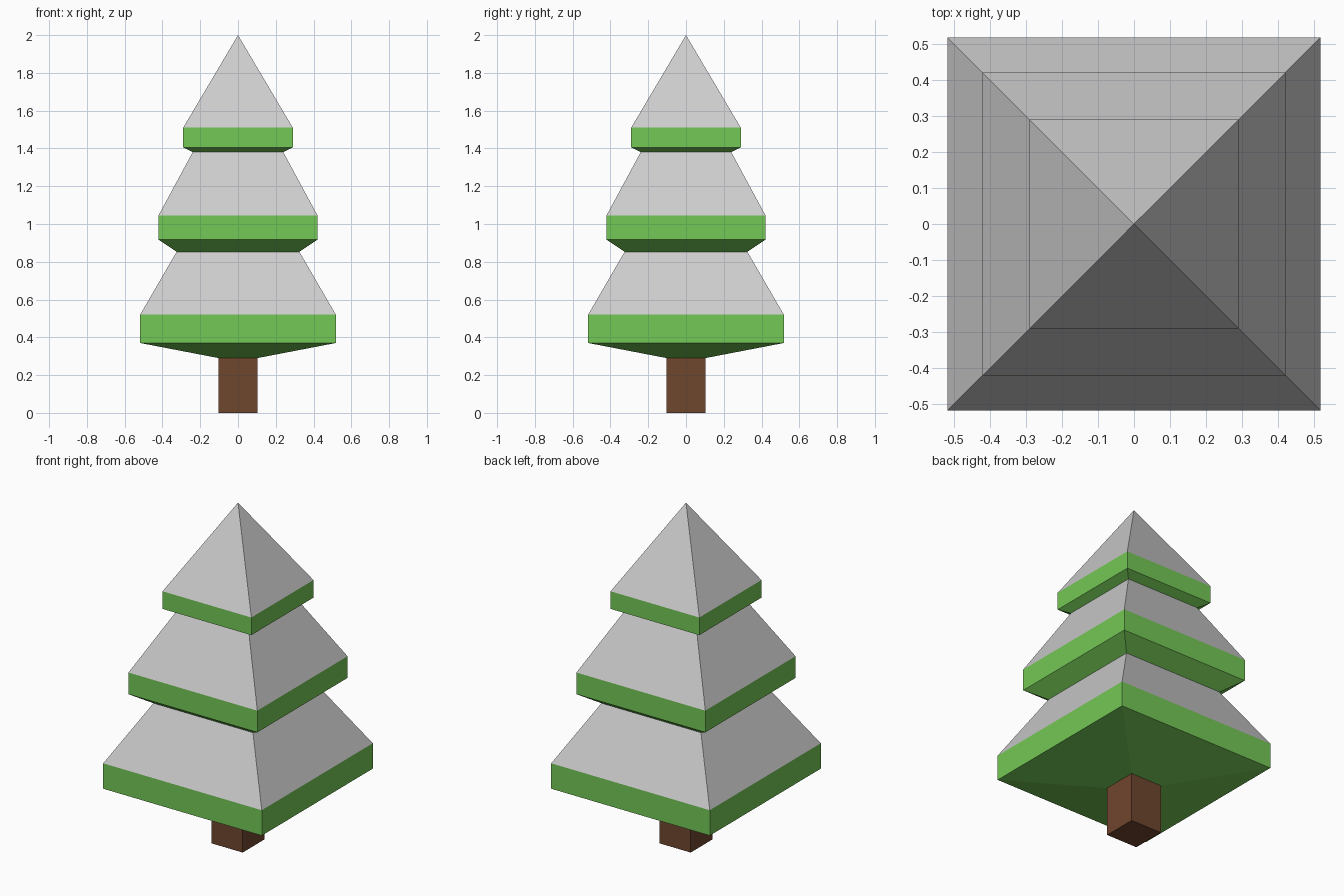
import bpy
import bmesh

cube = bpy.data.objects.get("Cube")
if cube:
    bpy.data.objects.remove(cube, do_unlink=True)


def make_material(name, color):
    mat = bpy.data.materials.new(name)
    mat.use_nodes = True
    rgba = (*color, 1.0)
    mat.diffuse_color = rgba
    mat.node_tree.nodes["Principled BSDF"].inputs["Base Color"].default_value = rgba
    return mat


green = make_material("leaf_green", (0.175, 0.578, 0.093))
snow = make_material("snow_grey", (0.604, 0.604, 0.604))
brown = make_material("bark_brown", (0.159, 0.061, 0.027))

CORNERS = [(-1, -1), (1, -1), (1, 1), (-1, 1)]


def square_loft(name, profile, materials, cap_bottom=False):
    """Stack square rings given as (half width, height); zero width is a point."""
    bm = bmesh.new()
    rings = []
    for half, z in profile:
        if half == 0:
            rings.append([bm.verts.new((0, 0, z))] * 4)
        else:
            rings.append([bm.verts.new((x * half, y * half, z)) for x, y in CORNERS])
    for low, high in zip(rings, rings[1:]):
        for i in range(4):
            j = (i + 1) % 4
            corners = [low[i], low[j], high[j], high[i]]
            bm.faces.new(list(dict.fromkeys(corners)))
    if cap_bottom:
        bm.faces.new(reversed(rings[0]))
    bm.normal_update()
    # Upward slopes carry snow, walls and undersides stay green
    if len(materials) > 1:
        for face in bm.faces:
            face.material_index = 1 if face.normal.z > 0.1 else 0
    mesh = bpy.data.meshes.new(name)
    bm.to_mesh(mesh)
    bm.free()
    for mat in materials:
        mesh.materials.append(mat)
    obj = bpy.data.objects.new(name, mesh)
    bpy.context.collection.objects.link(obj)
    return obj


# Trunk
square_loft("trunk", [(0.102, 0), (0.102, 0.29)], [brown], cap_bottom=True)

# Branch tiers: underside, rim wall, snowy slope
tiers = {
    "lower_branches": [(0.102, 0.29), (0.518, 0.37), (0.518, 0.52), (0.325, 0.853)],
    "middle_branches": [(0.325, 0.853), (0.421, 0.917), (0.421, 1.045), (0.24, 1.38)],
    "top_branches": [(0.24, 1.38), (0.29, 1.406), (0.29, 1.51), (0, 2.0)],
}
for tier_name, tier_profile in tiers.items():
    square_loft(tier_name, tier_profile, [green, snow])
